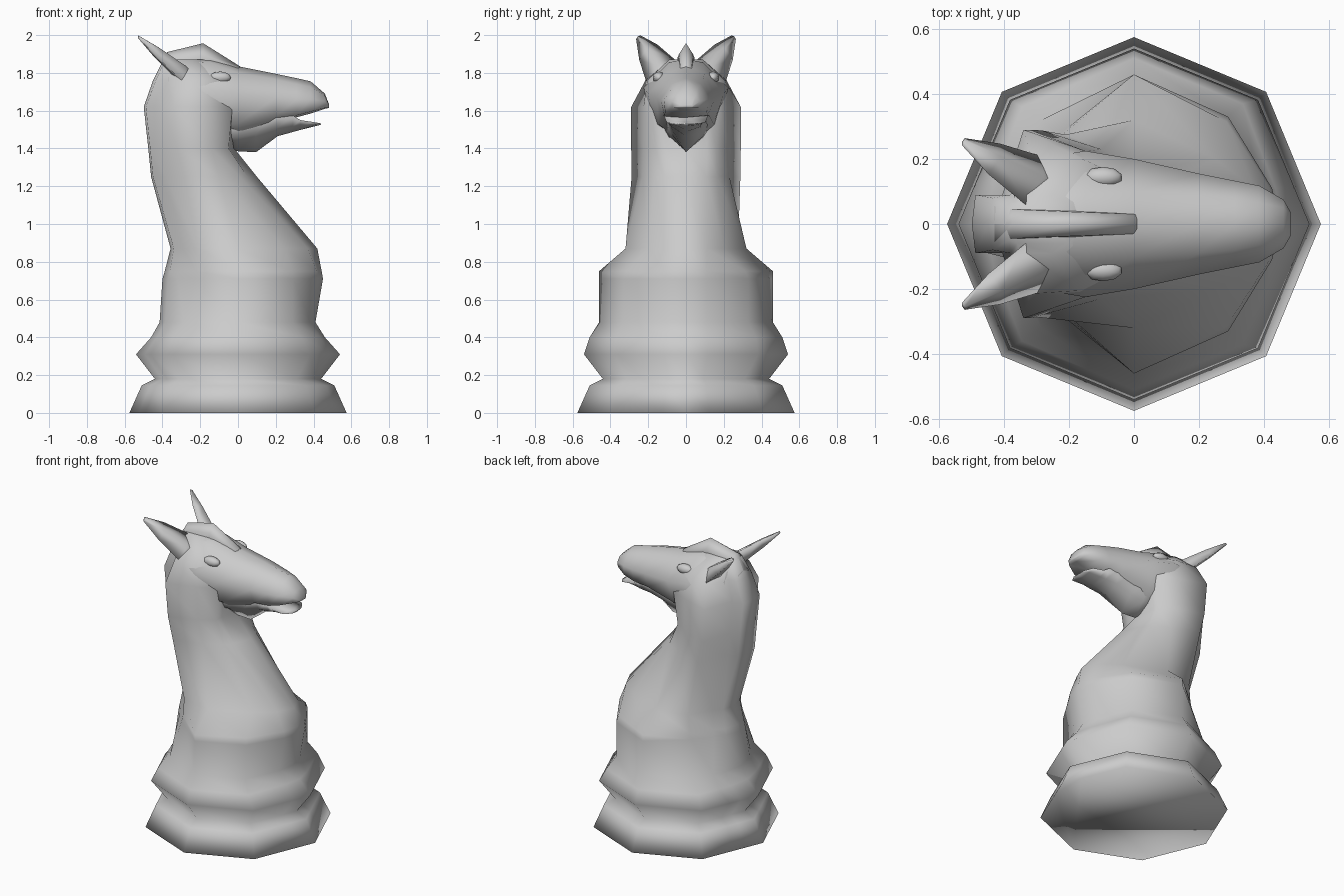
import bpy, bmesh
from mathutils import Vector


def loft(name, rings):
    """Skin a list of equal-length closed rings into a smooth-shaded object."""
    bm = bmesh.new()
    vs = [[bm.verts.new(p) for p in ring] for ring in rings]
    n = len(rings[0])
    for a, b in zip(vs, vs[1:]):
        for i in range(n):
            j = (i + 1) % n
            bm.faces.new((a[i], a[j], b[j], b[i]))
    bm.faces.new(vs[0][::-1])
    bm.faces.new(vs[-1])
    bmesh.ops.recalc_face_normals(bm, faces=bm.faces)
    for f in bm.faces:
        f.smooth = True
    me = bpy.data.meshes.new(name)
    bm.to_mesh(me)
    bm.free()
    ob = bpy.data.objects.new(name, me)
    bpy.context.collection.objects.link(ob)
    return ob


def mirrored(half):
    """Close a half ring (first and last points on y = 0) across the y plane."""
    return half + [(x, -y, z) for x, y, z in half[-2:0:-1]]


def x_loft(name, sections):
    """Sections: x, top z, (y, z) side points..., bottom z."""
    loft(name, [mirrored([(x, 0, top)] + [(x, y, z) for y, z in sides] + [(x, 0, bot)])
                for x, top, sides, bot in sections])


# Octagonal turned foot, extra points lie along the octagon edges to meet the body columns
octagon = [(-1, 0), (-.912, .212), (-.853, .354), (-.707, .707), (0, 1),
           (.707, .707), (.912, .212), (1, 0)]
rings = [mirrored([(r * x, r * y, z) for x, y in octagon])
         for r, z in ((.575, 0), (.51, .145), (.44, .18), (.54, .31))]

# Body and neck: z, back x, mane corner, groove, side, middle, front side, front x
neck = [
    (0.40, -.46, [(-.43, .14), (-.40, .22), (-.345, .36), (0, .51), (.335, .37)], .46),
    (0.48, -.415, [(-.385, .13), (-.345, .20), (-.285, .32), (0, .46), (.29, .33)], .41),
    (0.71, -.40, [(-.37, .10), (-.32, .16), (-.23, .275), (0, .46), (.29, .33)], .45),
    (0.75, -.388, [(-.36, .10), (-.31, .15), (-.22, .275), (0, .46), (.285, .315)], .443),
    (0.87, -.357, [(-.34, .09), (-.29, .13), (-.21, .275), (0, .32), (.25, .20)], .42),
    (1.25, -.46, [(-.45, .09), (-.38, .09), (-.285, .288), (-.10, .23), (.01, .165)], .10),
    (1.40, -.475, [(-.465, .09), (-.39, .09), (-.32, .29), (-.14, .225), (-.05, .16)], -.02),
    (1.62, -.499, [(-.488, .09), (-.405, .09), (-.34, .29), (-.15, .225), (-.03, .178)], .0),
    (1.76, -.45, [(-.435, .08), (-.38, .09), (-.32, .215), (-.17, .205), (-.05, .15)], .0),
    (1.87, -.395, [(-.385, .05), (-.36, .06), (-.33, .09), (-.25, .09), (-.20, .06)], -.16),
]
for z, b, side, f in neck:
    front = (f - (.05 if .8 < z < 1.3 else .025), .11 if z < 1.7 else .04, z)
    rings.append(mirrored([(b, 0, z)] + [(x, y, z) for x, y in side] + [front, (f, 0, z)]))
loft("foot_body_and_neck", rings)

# Head with upper muzzle, its back buried in the neck
x_loft("head", [
    (-.37, 1.86, [(.05, 1.85), (.12, 1.75), (.12, 1.60)], 1.50),
    (-.27, 1.875, [(.08, 1.86), (.205, 1.73), (.17, 1.54)], 1.44),
    (-.15, 1.875, [(.09, 1.855), (.225, 1.72), (.17, 1.52)], 1.41),
    (0, 1.835, [(.10, 1.80), (.20, 1.69), (.145, 1.53)], 1.40),
    (.20, 1.795, [(.09, 1.765), (.155, 1.67), (.125, 1.57)], 1.51),
    (.31, 1.772, [(.08, 1.74), (.133, 1.66), (.115, 1.575)], 1.565),
    (.385, 1.755, [(.065, 1.725), (.118, 1.66), (.11, 1.595)], 1.585),
    (.46, 1.69, [(.05, 1.68), (.075, 1.65), (.07, 1.615)], 1.61),
    (.483, 1.63, [(.03, 1.63), (.035, 1.625), (.03, 1.615)], 1.615),
])

# Lower jaw, V-shaped underneath
x_loft("lower_jaw", [
    (-.10, 1.58, [(.16, 1.55), (.10, 1.46)], 1.41),
    (0, 1.58, [(.147, 1.57), (.085, 1.46)], 1.385),
    (.095, 1.60, [(.138, 1.60), (.08, 1.48)], 1.38),
    (.21, 1.60, [(.128, 1.60), (.08, 1.51)], 1.465),
    (.29, 1.57, [(.116, 1.575), (.075, 1.515)], 1.487),
    (.33, 1.55, [(.108, 1.55), (.07, 1.52)], 1.498),
    (.41, 1.537, [(.10, 1.538), (.06, 1.525)], 1.518),
    (.44, 1.532, [(.05, 1.532), (.03, 1.528)], 1.526),
])

# Narrow crest over the top of the head
x_loft("crest", [
    (-.43, 1.80, [(.055, 1.78), (.05, 1.70)], 1.70),
    (-.375, 1.91, [(.045, 1.88), (.05, 1.75)], 1.75),
    (-.185, 1.957, [(.037, 1.90), (.045, 1.80)], 1.80),
    (0.01, 1.835, [(.03, 1.82), (.035, 1.77)], 1.77),
])

# Ears and eyes on both sides
for side, label in ((1, "left"), (-1, "right")):
    width = Vector((.025, .07, -.06))
    thick = Vector((-.22, .125, .2)).cross(width).normalized() * .042
    rings = []
    for c, s in (((-.22, .09, 1.73), 1.0), ((-.31, .135, 1.81), 1.05),
                 ((-.43, .20, 1.91), .68), ((-.525, .253, 1.989), .16)):
        c = Vector(c)
        rings.append([(p.x, side * p.y, p.z) for p in
                      (c + width * s, c + thick * s, c - width * s, c - thick * s)])
    loft(label + "_ear", rings)

    bpy.ops.mesh.primitive_uv_sphere_add(segments=10, ring_count=6, radius=1,
                                         location=(-.095, side * .143, 1.775))
    eye = bpy.context.object
    eye.name = label + "_eye"
    eye.scale = (.06, .033, .032)
    bpy.ops.object.shade_smooth()
